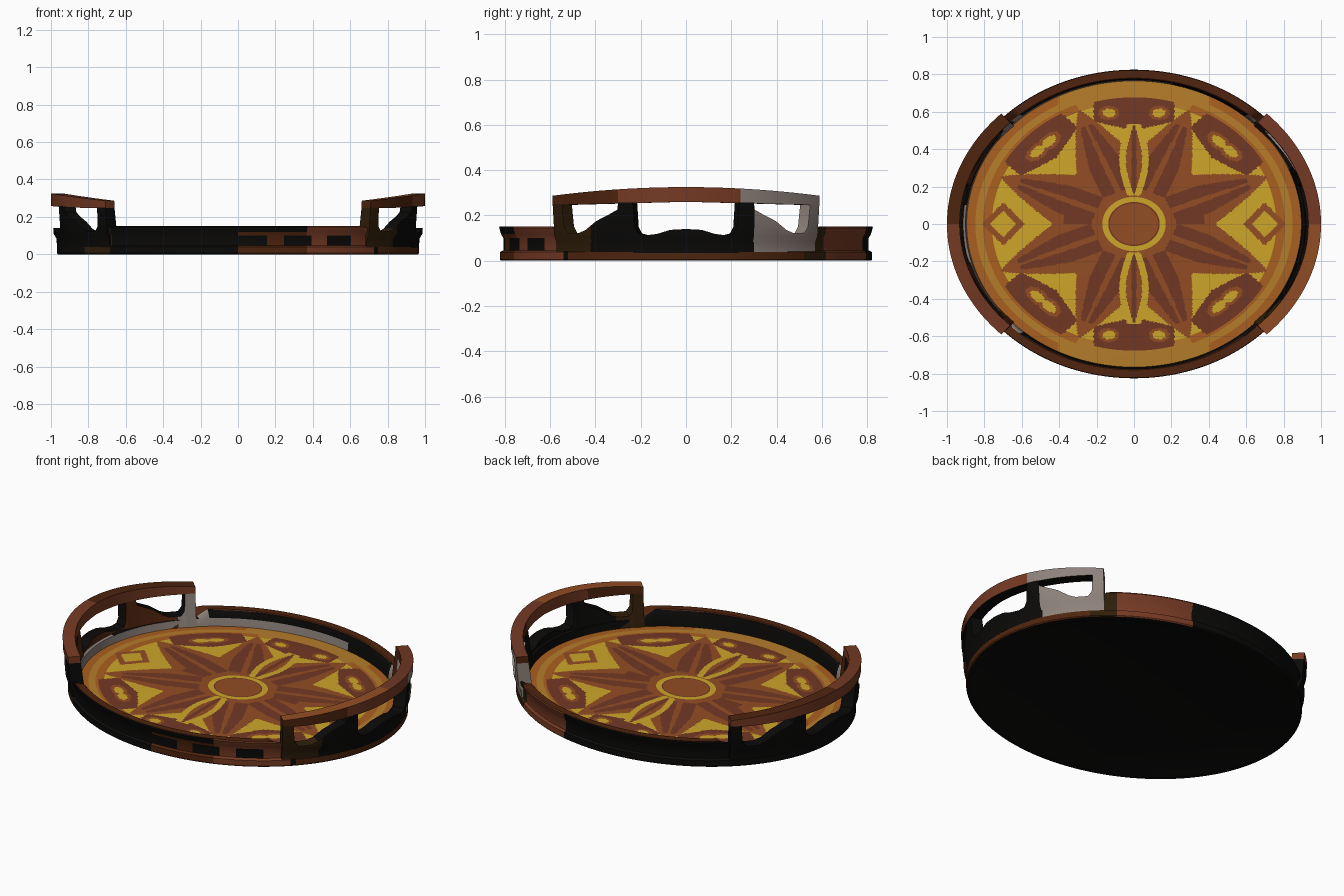
import bpy, bmesh
from math import sin, cos, pi, radians, degrees, atan2, hypot, asin

if "Cube" in bpy.data.objects:
    bpy.data.objects.remove(bpy.data.objects["Cube"])

# ---- flat colours (sRGB 0-255 turned into linear values)
COLORS = {"black": (11, 10, 9), "olive_brown": (48, 30, 10), "dark_brown": (78, 36, 14),
          "rust": (118, 58, 36), "gold": (206, 166, 42), "tan": (182, 125, 42),
          "orange_brown": (170, 96, 32), "brown": (146, 77, 36), "red_brown": (114, 56, 36),
          "grey": (142, 130, 123)}
NAMES = list(COLORS)


def linear(c):
    c /= 255
    return c / 12.92 if c < 0.04045 else ((c + 0.055) / 1.055) ** 2.4


MATS = []
for n, rgb in COLORS.items():
    m = bpy.data.materials.new(n)
    m.diffuse_color = (*[linear(c) for c in rgb], 1)
    m.use_nodes = True
    m.node_tree.nodes["Principled BSDF"].inputs["Base Color"].default_value = m.diffuse_color
    MATS.append(m)


def grid(name, rows, rule, up=False, open_end=False):
    """Skin closed loops of points; rule(centre, normal) gives each face its colour."""
    bm = bmesh.new()
    vs = [[bm.verts.new(p) for p in row] for row in rows]
    n = len(rows[0])
    for i in range(len(rows) - 1):
        for j in range(n):
            k = (j + 1) % n
            bm.faces.new((vs[i][j], vs[i][k], vs[i + 1][k], vs[i + 1][j]))
    bm.faces.new(vs[0])
    cap = None if up else bm.faces.new(vs[-1])
    bmesh.ops.recalc_face_normals(bm, faces=bm.faces)
    bm.normal_update()
    if open_end:
        bm.faces.remove(cap)
    for f in bm.faces:
        if up and f.normal.z < 0:
            f.normal_flip()
        f.material_index = NAMES.index(rule(f.calc_center_median(), f.normal))
    me = bpy.data.meshes.new(name)
    bm.to_mesh(me)
    bm.free()
    for m in MATS:
        me.materials.append(m)
    ob = bpy.data.objects.new(name, me)
    bpy.context.collection.objects.link(ob)
    bpy.ops.object.select_all(action='DESELECT')
    ob.select_set(True)
    bpy.context.view_layer.objects.active = ob
    bpy.ops.object.shade_smooth_by_angle(angle=radians(35))
    return ob


def interp(pts, x):
    for (x0, y0), (x1, y1) in zip(pts, pts[1:]):
        if x <= x1:
            return y0 + (y1 - y0) * max(0, x - x0) / (x1 - x0)
    return pts[-1][1]


# ---- oval tray body with a grooved wall; the rim dips behind the handles
A, B = 0.97, 0.825
PROFILE = [(-0.06, 0.008), (-0.045, 0), (-0.008, 0), (-0.003, 0.006), (-0.003, 0.038),
           (-0.018, 0.046), (-0.018, 0.1), (-0.008, 0.118), (0, 0.145), (-0.003, 0.152),
           (-0.045, 0.152), (-0.05, 0.147), (-0.055, 0.105), (-0.06, 0.058)]


def tray_point(o, z, t):
    ox = o * 1.25 if o < -0.05 and z > 0.05 else o
    x, y = (A + ox) * cos(t), (B + o) * sin(t)
    cap = interp([(0, 0.11), (0.55, 0.11), (0.585, 0.152)], abs(y))
    if z > 0.1:
        z = 0.1 + (z - 0.1) * (cap - 0.1) / 0.052
    return x, y, z


def tray_colour(c, n):
    a = degrees(atan2(c.y / B, c.x / A))
    if n.z < -0.7:
        return "black"
    if n.z > 0.7 and c.z > 0.1:
        if abs(c.y) < 0.54:
            return "grey" if c.x < 0 and c.y < 0.1 else "black"
        return "dark_brown"
    if n.x * c.x + n.y * c.y < 0:                      # inner wall
        if c.x < -0.6 or (c.y > 0.2 and c.x < 0.2 and c.z < 0.11):
            return "grey"
        return "grey" if c.x > 0.6 and c.y > 0.3 else "black"
    if 0.047 < c.z < 0.1 and -90 < a < -45 and a % 15 < 9:   # dark inset panels
        return "black"
    if -67 < a < -42 or 48 < a < 75:
        return "rust"
    if -90 < a < -67 and c.z < 0.13 or (abs(a) < 40 and c.z < 0.045):
        return "dark_brown"
    if 35 < a < 48 or -148 < a < -135:
        return "olive_brown"
    return "black"


SEG = 192
grid("tray_body", [[tray_point(o, z, 2 * pi * j / SEG) for j in range(SEG)]
                   for o, z in PROFILE], tray_colour, open_end=True)


# ---- painted floor, slightly domed: an eight-petal flower in polar coordinates
FA, FB = 0.896, 0.766


def floor_colour(c, n):
    u, v = c.x / FA, c.y / FB
    r, a = hypot(u, v), degrees(atan2(v, u)) % 360
    k = round(a / 45) % 8                               # nearest ornament axis
    d = radians(abs((a + 22.5) % 45 - 22.5))
    e = radians(22.5) - d                               # angle off the petal axis
    if r < 0.145:
        return "brown"
    if r < 0.155:
        return "red_brown"
    if r < 0.19:
        return "gold"
    if r > 0.95 and abs(u) > 0.45:
        return "orange_brown"
    if r > 0.9:
        return "tan"
    q, h = r * sin(d), r * cos(d)
    along, p = r * cos(e), r * sin(e)
    # big petals with a dark vein on each side
    w = 0.185 if along < 0.45 else 0.185 * (max(0, 0.86 - along) / 0.41) ** 0.8
    if k in (2, 6) and 0.2 < h < 0.7:                   # slim petal with gold flanks
        slim = 0.048 * sin(pi * (h - 0.2) / 0.5)
        if q < slim:
            return "brown" if q > 0.015 else "red_brown"
        if q < slim + 0.04:
            return "gold"
    if p < w:
        if 0.24 < along < 0.74 and 0.1 * w < p < 0.55 * w:
            return "red_brown"
        if k in (0, 4) and 0.25 < r < 0.42 and d < radians(9) and v > 0:
            return "red_brown"
        return "brown"
    # ornaments near the border: pointed eyes at the sides, domes elsewhere
    if k in (0, 4):
        s = abs(h - 0.78) / 0.13 + q / 0.15
        if s < 0.62:
            return "gold"
        if s < 1:
            return "brown"
    elif r < 0.885 and h > 0.655 + 0.25 * q and q < 0.24:
        if k in (2, 6):
            eye = hypot((h - 0.775) / 0.035, (q - 0.15) / 0.045)
        else:
            eye = hypot((h - 0.765) / 0.035, (q - 0.05) / 0.06)
        if eye < 0.85:
            return "gold"
        return "brown" if eye < 1.4 else "red_brown"
    if r > 0.85:
        return "tan" if k in (2, 6) else "orange_brown"
    return "gold"


FSEG, FR = 480, 110
RADII = [0.02 + 0.98 * i / FR for i in range(FR + 1)]
grid("painted_floor", [[(FA * r * cos(2 * pi * j / FSEG), FB * r * sin(2 * pi * j / FSEG),
                         0.058 + 0.012 * (1 - r * r)) for j in range(FSEG)] for r in RADII],
     floor_colour, up=True)


# ---- handles: a scalloped lower band with posts, and an arched grip above it
HA, HB, THICK, END = 1.0, 0.838, 0.068, 0.59
LOWER = [(0, 0.14), (0.07, 0.136), (0.13, 0.118), (0.18, 0.112), (0.215, 0.12), (0.23, 0.15),
         (0.235, 0.27), (0.30, 0.27), (0.305, 0.225), (0.35, 0.2), (0.4, 0.175), (0.45, 0.135),
         (0.48, 0.122), (0.53, 0.122), (0.545, 0.15), (0.55, 0.27), (0.6, 0.27)]
FLARE = [(0.04, 0.968), (0.085, 0.97), (0.108, 0.985), (0.27, 1.0)]


def grip_low(y):
    return 0.26 - 0.025 * abs(y)


def handle_section(side, y, outer_z):
    t = asin(y / HB)

    def pt(inset, z):
        s = interp(FLARE, z)
        return side * (HA * s - inset) * cos(t), (HB * s - inset) * sin(t), z
    return [pt(0, z) for z in outer_z] + [pt(THICK, outer_z[-1]), pt(THICK, outer_z[0])]


def band_colour(c, n):
    inner = n.x * c.x + n.y * c.y < -0.2
    if c.x > 0 and c.y > 0.3:
        return "dark_brown" if inner else "grey"
    if c.x < 0 and inner:
        return "grey" if 0.46 < c.y < 0.55 else "dark_brown"
    if c.y < -0.42:
        return "olive_brown" if c.x > 0 else "black"
    return "black"


def grip_colour(c, n):
    if n.z > 0.6:
        if c.x < 0:
            return "dark_brown" if c.y > 0.0 else "rust"
        return "red_brown" if c.y > 0 else "brown"
    if n.z < -0.6:
        return "black"
    if c.x > 0 and c.y > 0.24:
        return "grey" if n.x > 0 else "dark_brown"
    return "rust" if abs(c.y) < 0.3 or c.x < 0 else "dark_brown"


STEPS = 236
YS = [-END + 2 * END * i / STEPS for i in range(STEPS + 1)]
for side, label in ((-1, "left"), (1, "right")):
    grid(label + "_handle_band",
         [handle_section(side, y, (0.035, 0.083, 0.108,
                                   min(interp(LOWER, abs(y)), grip_low(y) + 0.004)))
          for y in YS], band_colour)
    grid(label + "_handle_grip",
         [handle_section(side, y, (grip_low(y), 0.325 - 0.11 * y * y)) for y in YS], grip_colour)
